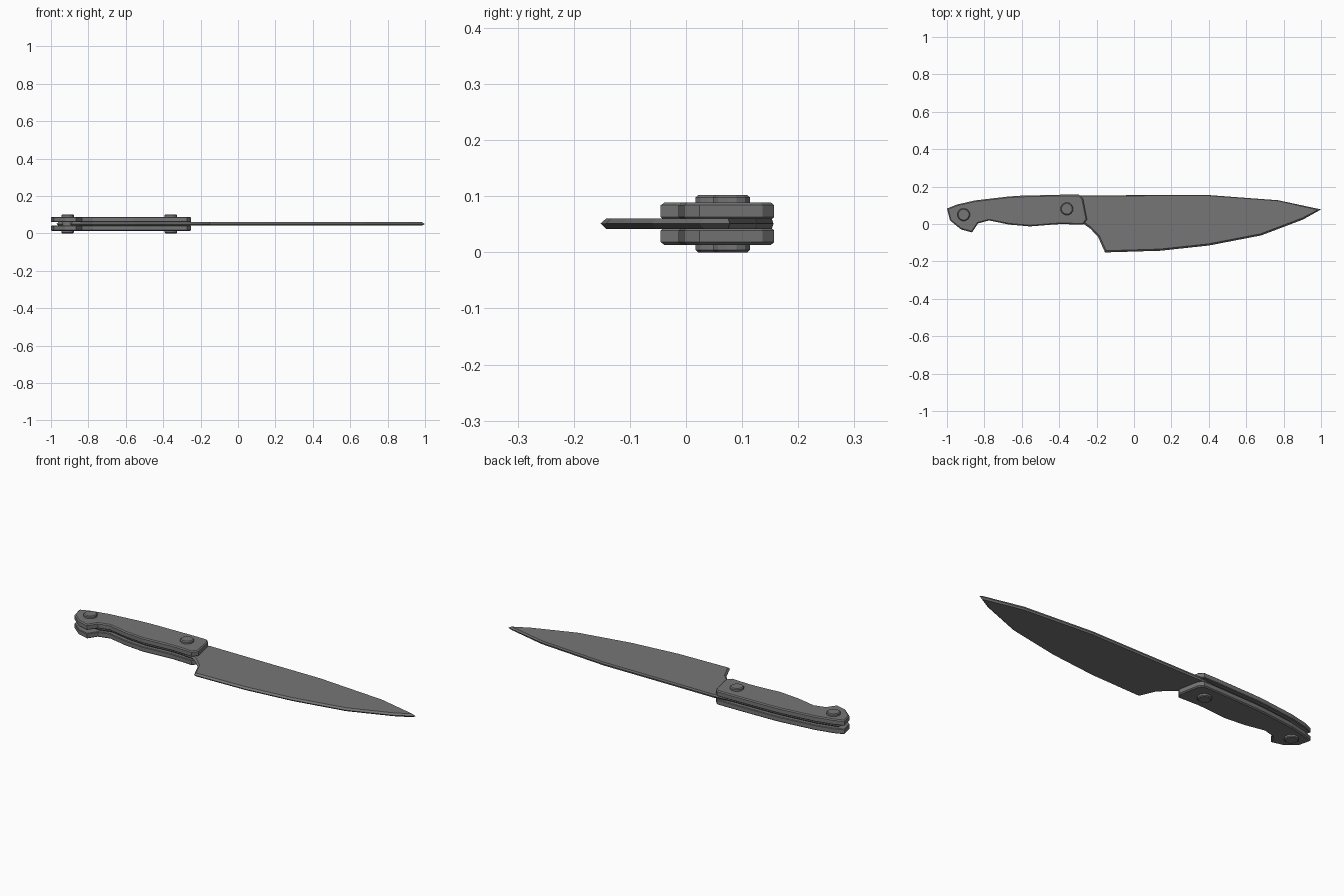
import bpy, bmesh, math
from mathutils import Vector

if "Cube" in bpy.data.objects:
    bpy.data.objects.remove(bpy.data.objects["Cube"])

MID = 0.051  # height of the symmetry plane


def material(name, v):
    m = bpy.data.materials.new(name)
    m.diffuse_color = (v, v, v, 1)
    m.use_nodes = True
    m.node_tree.nodes["Principled BSDF"].inputs["Base Color"].default_value = m.diffuse_color
    return m


steel = material("dark grey", 0.18)


def inset(pts, d):
    """Move a clockwise outline inward by d (number, or function of edge midpoint)."""
    n, out = len(pts), []
    for i in range(n):
        a, b, c = (Vector(pts[(i + k) % n]) for k in (-1, 0, 1))
        e1, e2 = (b - a).normalized(), (c - b).normalized()
        n1, n2 = Vector((e1.y, -e1.x)), Vector((e2.y, -e2.x))
        m = (n1 + n2).normalized()
        out.append(b + m * d / max(m.dot(n1), 0.5))
    return out


def loft(name, rings):
    """Solid from stacked outlines [(points, z), ...]."""
    bm = bmesh.new()
    vs = [[bm.verts.new((p[0], p[1], z)) for p in pts] for pts, z in rings]
    n = len(vs[0])
    for lo, hi in zip(vs, vs[1:]):
        for i in range(n):
            j = (i + 1) % n
            bm.faces.new((lo[i], lo[j], hi[j], hi[i]))
    bm.faces.new(vs[0])
    bm.faces.new(vs[-1])
    bmesh.ops.recalc_face_normals(bm, faces=bm.faces)
    me = bpy.data.meshes.new(name)
    bm.to_mesh(me)
    bm.free()
    me.materials.append(steel)
    ob = bpy.data.objects.new(name, me)
    bpy.context.collection.objects.link(ob)
    return ob


# Clockwise outlines seen from above
handle = [(-1, .083), (-.947, .104), (-.85, .126), (-.67, .147), (-.61, .151),
          (-.37, .157), (-.294, .157), (-.273, .136), (-.251, .024), (-.273, -.004),
          (-.385, 0), (-.433, -.003), (-.556, -.013), (-.668, -.003), (-.775, .019),
          (-.834, .003), (-.866, -.045), (-.925, -.029), (-.984, .019)]
blade = [(-.27, .153), (.05, .154), (.38, .156), (.77, .127), (1.0, .078),
         (.904, .024), (.68, -.061), (.40, -.115), (.14, -.143), (-.155, -.152),
         (-.193, -.067), (-.235, -.024), (-.273, .003)]

# Blade with hidden tang: sharp edge below, flat spine above
core = inset(handle, .012)
tang = [p for p in core[10:15]] + [(-.84, .012), (-.965, .03), (-.97, .085)] + core[2:6]
outline = blade + tang
sides = inset(outline, .009)
for i in (0, 1, 2, 3):  # spine keeps nearly full width
    sides[i] = Vector(outline[i]) - Vector((0, .003))
loft("blade", [(sides, MID - .009), (outline, MID), (sides, MID + .009)])

# Two handle scales, one on each side of the tang
for name, s in (("handle_scale_top", 1), ("handle_scale_bottom", -1)):
    loft(name, [(inset(handle, .003), MID + s * .009), (handle, MID + s * .012),
                (handle, MID + s * .033), (inset(handle, .006), MID + s * .038)])


# Through rivets with chamfered heads
def circle(x, y, r, n=12):
    return [(x + r * math.cos(2 * math.pi * (i + .5) / n),
             y + r * math.sin(2 * math.pi * (i + .5) / n)) for i in range(n)]


for name, x, y in (("rivet_rear", -.911, .050), ("rivet_front", -.359, .081)):
    head, rim = circle(x, y, .029), circle(x, y, .034)
    loft(name, [(head, 0), (rim, .004), (rim, .098), (head, .102)])
